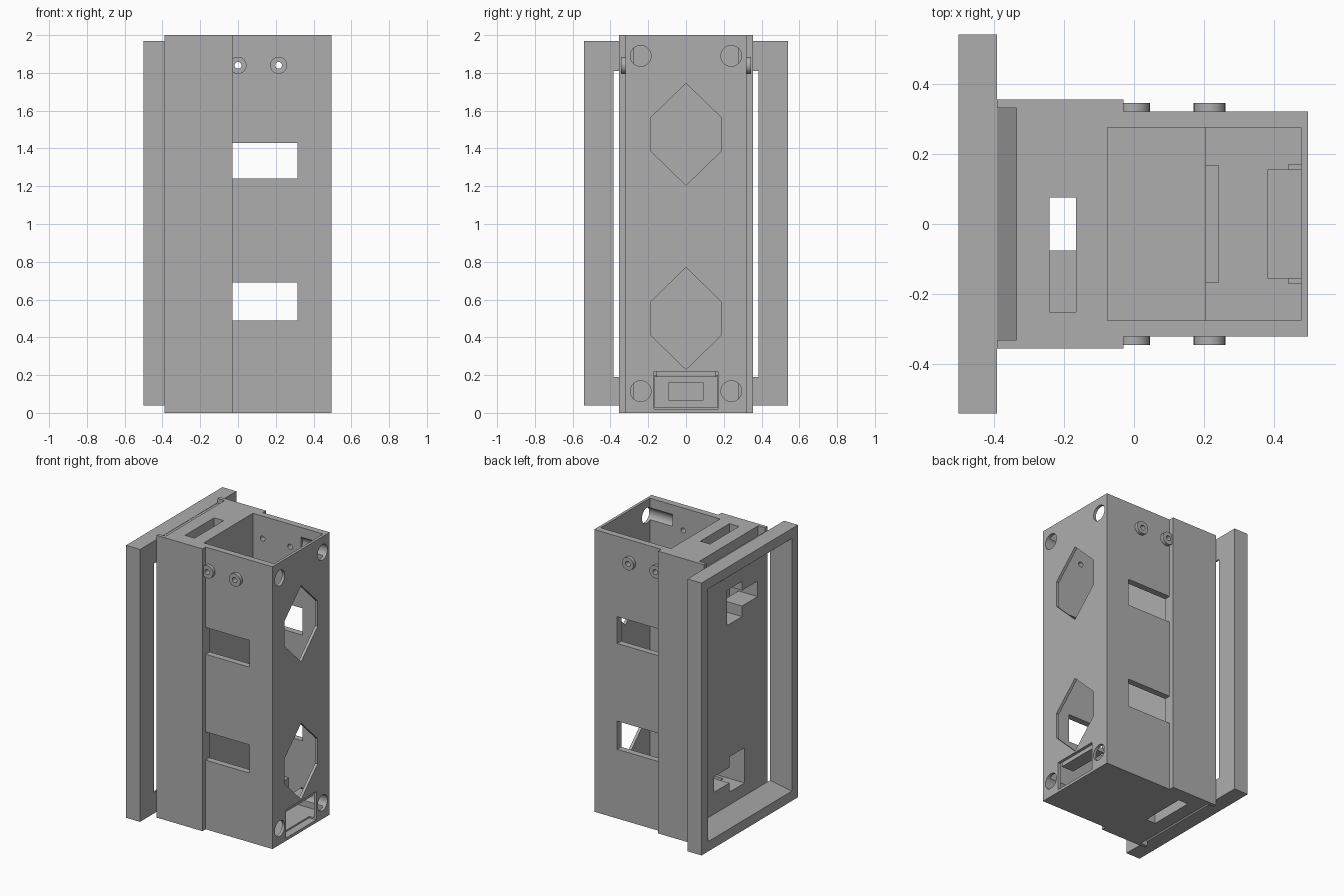
import bpy, bmesh, math
from mathutils import Vector

cube = bpy.data.objects.get("Cube")
if cube:
    bpy.data.objects.remove(cube, do_unlink=True)

grey = bpy.data.materials.new("plain grey")
grey.use_nodes = True
colour = (0.42, 0.42, 0.42, 1)
grey.diffuse_color = colour
grey.node_tree.nodes["Principled BSDF"].inputs["Base Color"].default_value = colour


def finish(name, bm):
    bmesh.ops.recalc_face_normals(bm, faces=bm.faces)
    mesh = bpy.data.meshes.new(name)
    bm.to_mesh(mesh)
    bm.free()
    mesh.materials.append(grey)
    ob = bpy.data.objects.new(name, mesh)
    bpy.context.collection.objects.link(ob)
    return ob


def prism(name, points, start, end, axis):
    """Extrude a 2D outline along x (outline y,z), y (outline x,z) or z (outline x,y)."""
    bm = bmesh.new()
    verts = []
    for p in points:
        co = list(p)
        co.insert("xyz".index(axis), start)
        verts.append(bm.verts.new(co))
    face = bm.faces.new(verts)
    move = Vector([end - start if a == axis else 0 for a in "xyz"])
    out = bmesh.ops.extrude_face_region(bm, geom=[face])
    bmesh.ops.translate(bm, vec=move, verts=[v for v in out["geom"] if isinstance(v, bmesh.types.BMVert)])
    return finish(name, bm)


def box(name, x, y, z):
    return prism(name, [(x[0], y[0]), (x[1], y[0]), (x[1], y[1]), (x[0], y[1])], z[0], z[1], "z")


def rod(name, centre, radius, start, end, axis, sides=32):
    ring = [(centre[0] + radius * math.cos(math.tau * i / sides),
             centre[1] + radius * math.sin(math.tau * i / sides)) for i in range(sides)]
    return prism(name, ring, start, end, axis)


def combine(ob, other, operation="DIFFERENCE"):
    mod = ob.modifiers.new("cut", "BOOLEAN")
    mod.operation, mod.object, mod.solver = operation, other, "EXACT"
    bpy.context.view_layer.objects.active = ob
    bpy.ops.object.modifier_apply(modifier=mod.name)
    bpy.data.objects.remove(other, do_unlink=True)


# Housing: wide rear part stepping to a narrower front part
half = [(-0.39, 0.355), (-0.03, 0.355), (-0.03, 0.32), (0.495, 0.32)]
housing = prism("housing", half + [(x, -y) for x, y in reversed(half)], 0, 2, "z")

# Open cavity with a raised rear floor
combine(housing, box("cavity", (-0.075, 0.475), (-0.275, 0.275), (0.2, 2.1)))
combine(housing, box("low_floor", (0.205, 0.475), (-0.275, 0.275), (0.03, 0.3)))

# Side windows through both walls
for low, high in ((0.49, 0.69), (1.24, 1.43)):
    combine(housing, box("window", (-0.03, 0.315), (-0.5, 0.5), (low, high)))

# Hexagonal openings in the end wall
for z in (0.5, 1.475):
    hexagon = [(0, z + 0.27), (-0.185, z + 0.09), (-0.185, z - 0.09),
               (0, z - 0.27), (0.185, z - 0.09), (0.185, z + 0.09)]
    combine(housing, prism("hexagon", hexagon, 0.4, 0.6, "x"))

# Corner holes
for y in (-0.24, 0.24):
    for z in (0.115, 1.89):
        combine(housing, rod("corner_hole", (y, z), 0.055, 0.3, 0.6, "x"))

# Socket opening in the end wall
combine(housing, box("socket_opening", (0.44, 0.6), (-0.17, 0.17), (0.02, 0.22)))

# Offset vertical channels, and keyholes in the rear wall, turned end for end
for s in (1, -1):
    def turned(y, z):
        return sorted(s * v for v in y), sorted(1 + s * (v - 1) for v in z)
    combine(housing, box("channel", (-0.24, -0.165), *turned((-0.25, 0.075), (0.99, 2.1))))
    combine(housing, box("key_entry", (-0.5, -0.16), *turned((-0.07, 0.1), (1.47, 1.72))))
    combine(housing, box("key_slot", (-0.5, -0.2), *turned((-0.245, -0.06), (1.545, 1.655))))
    # Sloped groove beside the flange
    groove = [(-0.4, 1 + s * 1.1), (-0.4, 1 + s * 0.975), (-0.335, 1 + s * 0.93), (-0.335, 1 + s * 1.1)]
    combine(housing, prism("groove", groove, -0.33, 0.33, "y"))

# Screw holes through the side walls
screw_spots = [(0, 1.84), (0.215, 1.84)]
for spot in screw_spots:
    combine(housing, rod("screw_hole", spot, 0.018, -0.5, 0.5, "y", 24))

# Round bosses around the screw holes
for side, s in (("left", 1), ("right", -1)):
    for i, spot in enumerate(screw_spots):
        boss = rod("screw_boss_%s_%d" % (side, i + 1), spot, 0.045, s * 0.32, s * 0.345, "y")
        combine(boss, rod("bore", spot, 0.018, -0.5, 0.5, "y", 24))

# Rear flange: frame with a tapered opening
bm = bmesh.new()
loops = []
for x, y, low, high in ((-0.5, 0.54, 0.04, 1.97), (-0.5, 0.47, 0.11, 1.9),
                        (-0.39, 0.385, 0.19, 1.81), (-0.39, 0.54, 0.04, 1.97)):
    loops.append([bm.verts.new((x, a, b)) for a, b in ((-y, low), (y, low), (y, high), (-y, high))])
for i in range(4):
    a, b = loops[i], loops[(i + 1) % 4]
    for j in range(4):
        k = (j + 1) % 4
        bm.faces.new((a[j], a[k], b[k], b[j]))
finish("rear_flange", bm)

# Socket back plate with its recess, and the ledge over the socket
plate = box("socket_plate", (0.205, 0.24), (-0.168, 0.168), (0.03, 0.195))
combine(plate, box("recess", (0.215, 0.3), (-0.09, 0.09), (0.065, 0.16)))
box("socket_ledge", (0.38, 0.475), (-0.155, 0.155), (0.19, 0.22))

# Smooth round parts while keeping hard edges
bpy.ops.object.select_all(action="DESELECT")
for ob in bpy.context.scene.objects:
    if ob.type == "MESH" and (ob.name.startswith("screw_boss") or ob.name == "housing"):
        ob.select_set(True)
        bpy.context.view_layer.objects.active = ob
bpy.ops.object.shade_smooth_by_angle(angle=math.radians(30))
